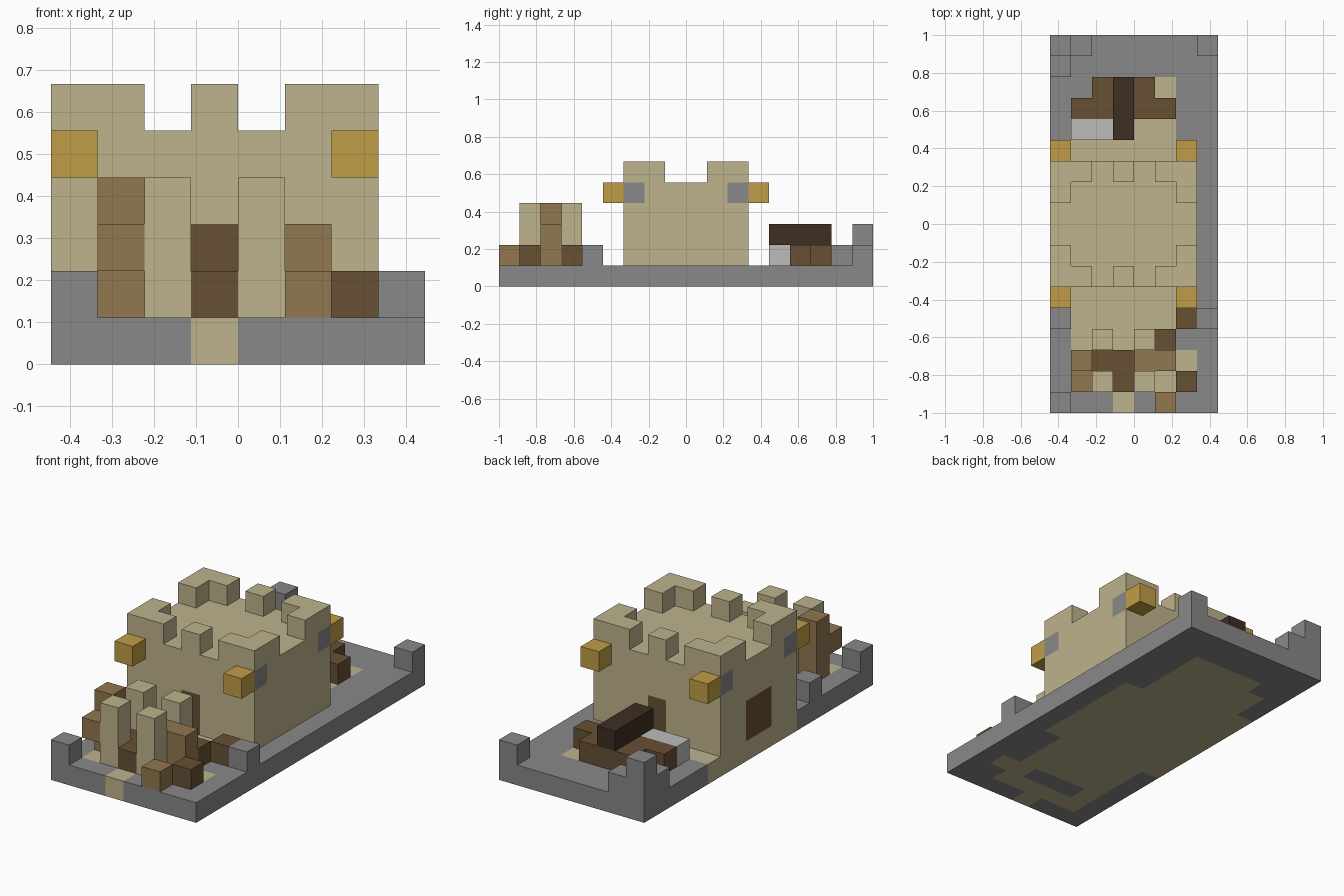
import bpy, bmesh
from mathutils import Vector

cube = bpy.data.objects.get("Cube")
if cube:
    bpy.data.objects.remove(cube, do_unlink=True)

U = 1 / 9                      # edge of one building block
ORIGIN = Vector((-4, -9, 0))   # grid corner, in blocks


def material(name, rgb):
    lin = [((c / 255 + 0.055) / 1.055) ** 2.4 for c in rgb] + [1.0]
    m = bpy.data.materials.new(name)
    m.use_nodes = True
    m.diffuse_color = lin
    m.node_tree.nodes["Principled BSDF"].inputs["Base Color"].default_value = lin
    return m


STONE = material("grey stone", (136, 136, 136))
SAND = material("sandstone", (190, 179, 140))
WOOD = material("light wood", (145, 119, 79))
DARK = material("dark wood", (103, 80, 51))
IRON = material("black iron", (61, 46, 36))
GOLD = material("lantern gold", (192, 158, 70))
PALE = material("pale stone", (188, 189, 187))


def block(name, cell, size, mat, paint=None, mat2s=()):
    """Box of whole blocks; paint(cell) picks the material index per block face."""
    bm = bmesh.new()
    bmesh.ops.create_cube(bm, size=1)
    for v in bm.verts:
        v.co = Vector([c + (p + 0.5) * s for c, p, s in zip(cell, v.co, size)])
    if paint:
        for axis in range(3):
            normal = Vector([float(a == axis) for a in range(3)])
            for n in range(1, size[axis]):
                geom = bm.verts[:] + bm.edges[:] + bm.faces[:]
                bmesh.ops.bisect_plane(bm, geom=geom, plane_no=normal,
                                       plane_co=normal * (cell[axis] + n))
        for f in bm.faces:
            inside = f.calc_center_median() - f.normal * 0.5
            f.material_index = paint(*[int(c // 1) for c in inside])
    for v in bm.verts:
        v.co = (v.co + ORIGIN) * U
    me = bpy.data.meshes.new(name)
    bm.normal_update()
    bm.to_mesh(me)
    bm.free()
    for m in (mat, *mat2s):
        me.materials.append(m)
    ob = bpy.data.objects.new(name, me)
    bpy.context.collection.objects.link(ob)
    return ob


# Base slab with a sandy courtyard: first and last sandy block of each row
SANDY = {0: (3, 3), 1: (1, 5), 2: (1, 6), 3: (1, 5), 4: (1, 5), 5: (1, 5),
         12: (0, 5), 13: (1, 5), 14: (1, 5), 15: (2, 5)}
SANDY.update({j: (0, 6) for j in range(6, 12)})


def ground(i, j, k):
    first, last = SANDY.get(j, (9, 0))
    return int(first <= i <= last and not (j == 2 and 2 <= i <= 4))


block("base_slab", (0, 0, 0), (8, 18, 1), STONE, ground, [SAND])


# Keep with doors and stone lantern brackets
def keep_paint(i, j, k):
    if k == 4 and i in (0, 6) and j in (6, 11):
        return 1
    if k < 3 and ((i == 3 and j in (6, 11)) or (i == 0 and j in (8, 9))):
        return 2
    return 0


block("keep", (0, 6, 1), (7, 6, 4), SAND, keep_paint, [STONE, DARK])

# Battlements and lanterns, front and back
for side, row, inner, lamp in (("front", 6, 7, 5), ("back", 11, 10, 12)):
    block(side + "_middle_merlon", (3, row, 5), (1, 1, 1), SAND)
    for hand, col, start in (("right", 0, 0), ("left", 6, 5)):
        tag = side + "_" + hand
        block(tag + "_corner_merlon", (start, row, 5), (2, 1, 1), SAND)
        block(tag + "_merlon_return", (col, inner, 5), (1, 1, 1), SAND)
        block(tag + "_lantern", (col, lamp, 4), (1, 1, 1), GOLD)

# Remains of the outer wall
block("wall_front_corner", (0, 0, 1), (1, 1, 1), STONE)
block("wall_right_stub", (0, 4, 1), (1, 1, 1), STONE)
block("wall_left_stub", (7, 4, 1), (1, 1, 1), STONE)
block("wall_back_left_corner", (7, 17, 1), (1, 1, 1), STONE)
block("wall_back_right_corner", (0, 17, 1), (1, 1, 2), STONE)
block("wall_back_stub", (1, 17, 1), (1, 1, 1), STONE)
block("wall_side_stub", (0, 16, 1), (1, 1, 1), STONE)

# Ruined gatehouse: four posts, timber and debris
for i in (2, 4):
    for j in (1, 3):
        block("gate_post", (i, j, 1), (1, 1, 3), SAND)
block("timber_column", (1, 2, 1), (1, 1, 3), WOOD)
block("timber_arm", (1, 1, 2), (1, 1, 1), WOOD)
block("timber_stack", (4, 2, 1), (2, 1, 2), WOOD)
block("timber_offcut", (5, 0, 1), (1, 1, 1), WOOD)
block("dark_beam", (2, 2, 1), (2, 1, 1), DARK)
for cell in ((3, 1, 1), (6, 1, 1), (5, 3, 1), (6, 4, 1)):
    block("dark_debris", cell, (1, 1, 1), DARK)

# Cannon behind the keep
block("carriage_axle", (1, 14, 1), (5, 1, 1), DARK)
block("carriage_front", (2, 15, 1), (3, 1, 1), DARK)
block("cannon_barrel", (3, 13, 2), (1, 3, 1), IRON)
block("stone_shot", (1, 13, 1), (2, 1, 1), PALE)
